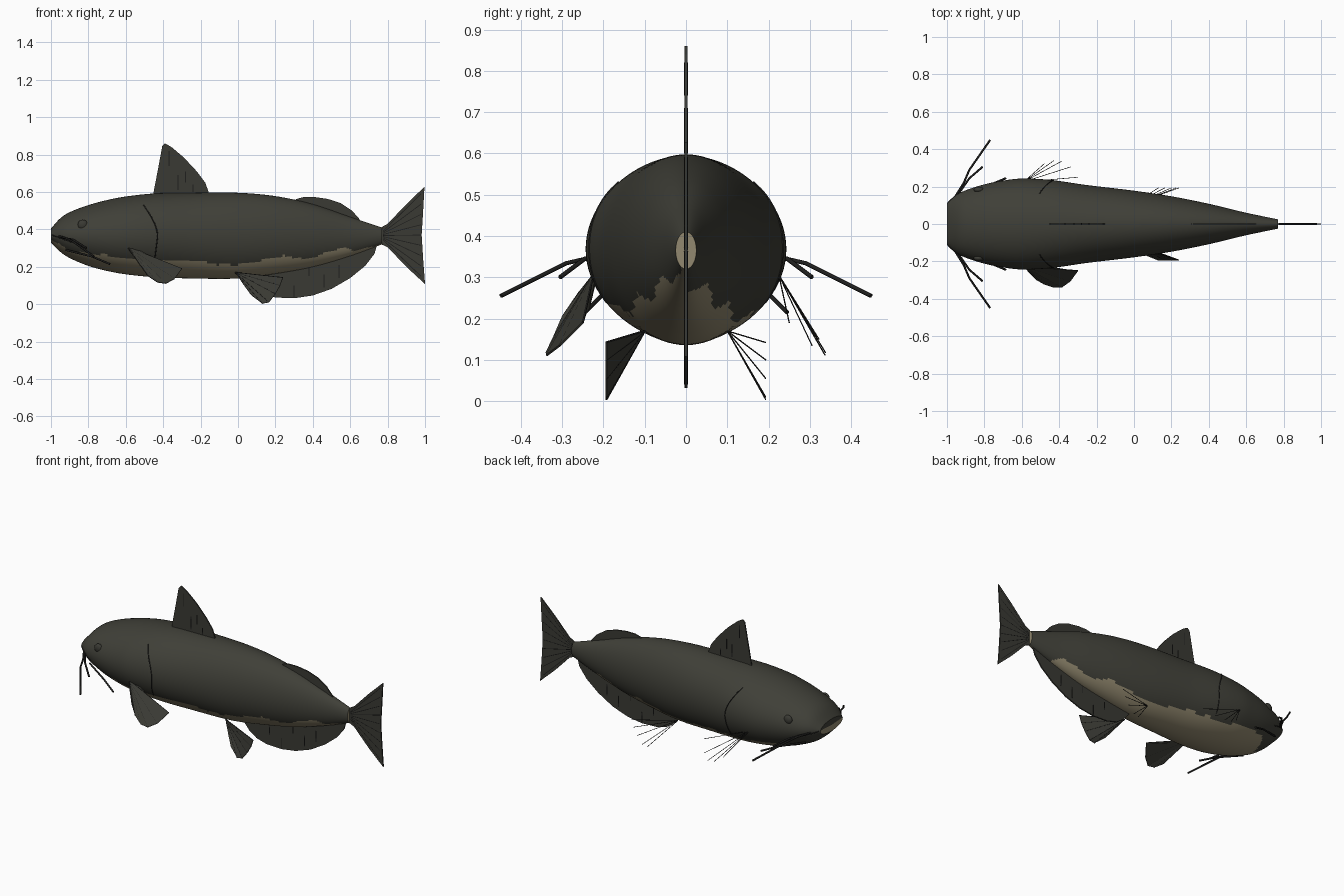
import bpy, bmesh, math
from mathutils import Vector

if "Cube" in bpy.data.objects:
    bpy.data.objects.remove(bpy.data.objects["Cube"])


def material(name, rgb):
    m = bpy.data.materials.new(name)
    m.diffuse_color = (*rgb, 1)
    m.use_nodes = True
    m.node_tree.nodes["Principled BSDF"].inputs["Base Color"].default_value = m.diffuse_color
    return m


DARK = material("dark olive skin", (0.050, 0.050, 0.039))
BELLY = material("pale belly", (0.29, 0.25, 0.16))
FIN = material("fin membrane", (0.042, 0.042, 0.034))
RAY = material("black ray", (0.014, 0.014, 0.013))


def interp(table, x, smooth=True):
    """Cubic (or linear) interpolation of rows (x, a, b, ...)."""
    n = len(table)
    i = 0
    while i < n - 2 and x > table[i + 1][0]:
        i += 1
    p, q = table[i], table[i + 1]
    a, b = table[max(i - 1, 0)], table[min(i + 2, n - 1)]
    h = q[0] - p[0]
    t = min(max((x - p[0]) / h, 0), 1)
    out = []
    for k in range(1, len(p)):
        if not smooth:
            out.append(p[k] + (q[k] - p[k]) * t)
            continue
        m0 = (q[k] - a[k]) / (q[0] - a[0]) * h
        m1 = (b[k] - p[k]) / (b[0] - p[0]) * h
        out.append((2*t**3 - 3*t*t + 1) * p[k] + (t**3 - 2*t*t + t) * m0
                   + (3*t*t - 2*t**3) * q[k] + (t**3 - t*t) * m1)
    return out


def finish(bm, name, mats):
    bmesh.ops.recalc_face_normals(bm, faces=bm.faces)
    me = bpy.data.meshes.new(name)
    bm.to_mesh(me)
    bm.free()
    ob = bpy.data.objects.new(name, me)
    bpy.context.collection.objects.link(ob)
    for m in mats:
        me.materials.append(m)
    return ob


def tubes(name, paths, radius, mat):
    """Thin round strands along lists of points."""
    cu = bpy.data.curves.new(name, 'CURVE')
    cu.dimensions = '3D'
    cu.bevel_depth = radius
    cu.bevel_resolution = 1
    cu.use_fill_caps = True
    for path in paths:
        s = cu.splines.new('POLY')
        s.points.add(len(path) - 1)
        for pt, co in zip(s.points, path):
            pt.co = (*co, 1)
    cu.materials.append(mat)
    ob = bpy.data.objects.new(name, cu)
    bpy.context.collection.objects.link(ob)
    return ob


# Body: x, top, bottom, half width
BODY = [(-1, .405, .33, .11), (-.95, .46, .28, .155), (-.9, .492, .247, .18),
        (-.8, .53, .205, .212), (-.7, .557, .178, .232), (-.6, .576, .16, .243),
        (-.45, .592, .145, .236), (-.25, .596, .138, .208), (0, .596, .138, .178),
        (.2, .578, .163, .148), (.4, .535, .2, .108), (.6, .467, .258, .06), (.77, .41, .32, .025)]
EDGE = [(-1, .345), (-.9, .29), (-.8, .268), (-.6, .252), (-.5, .23), (-.3, .235),
        (-.1, .213), (.05, .21), (.12, .235), (.25, .257), (.35, .24), (.55, .3),
        (.62, .285), (.77, .325)]


def skin_point(x, z, side, off=0.0):
    top, bot, w = interp(BODY, x)
    u = (z - (top + bot) / 2) / ((top - bot) / 2)
    return (x, side * (w * math.sqrt(max(0, 1 - u * u)) + off), z)


bm = bmesh.new()
NX, NS = 140, 80
rings = []
for i in range(NX + 1):
    x = -1 + 1.77 * i / NX
    top, bot, w = interp(BODY, x)
    rings.append([bm.verts.new((x, w * math.sin(2 * math.pi * j / NS),
                 (top + bot) / 2 + (top - bot) / 2 * math.cos(2 * math.pi * j / NS)))
                 for j in range(NS)])
for r0, r1 in zip(rings, rings[1:]):
    for j in range(NS):
        f = bm.faces.new((r0[j], r0[j - 1], r1[j - 1], r1[j]))
        c = f.calc_center_median()
        limit = interp(EDGE, c.x, False)[0] + .006 * math.sin(41 * c.x) * math.sin(17 * c.x + 1)
        if c.y > 0:  # far side has a lower edge and a dark chin
            limit -= .018 + max(0, -.82 - c.x) * .5
        f.material_index = int(c.z < limit)
        f.smooth = True
# snout and tail end caps
for ring, level in ((rings[0], .372), (rings[-1], 1)):
    mid = bm.verts.new(sum((v.co for v in ring), Vector()) / NS)
    for j in range(NS):
        f = bm.faces.new((ring[j - 1], ring[j], mid))
        f.material_index = int(f.calc_center_median().z < level)
finish(bm, "body", [DARK, BELLY])


# Fins: outline fanned from its first point, then thickened
def fin(name, pts, thick=.008):
    bm = bmesh.new()
    vs = [bm.verts.new(p) for p in pts]
    for a, b in zip(vs[1:], vs[2:]):
        bm.faces.new((vs[0], a, b))
    ob = finish(bm, name, [FIN])
    mod = ob.modifiers.new("thickness", 'SOLIDIFY')
    mod.thickness = thick
    mod.offset = 0
    return ob


def flat(pts):
    return [(x, 0, z) for x, z in pts]


fin("dorsal_fin", flat([(-.4, .57), (-.455, .58), (-.43, .71), (-.405, .845), (-.39, .86), (-.355, .84),
                        (-.29, .785), (-.22, .71), (-.175, .65), (-.15, .58)]))
fin("adipose_fin", flat([(.45, .48), (.29, .54), (.31, .562), (.35, .573), (.41, .573), (.48, .563),
                         (.55, .54), (.61, .5), (.65, .455), (.66, .42)]))
fin("anal_fin", flat([(.4, .25), (.03, .15), (.08, .09), (.13, .055), (.2, .036), (.3, .032), (.4, .047),
                      (.5, .082), (.6, .14), (.68, .205), (.73, .27), (.75, .34)]))
fin("tail_fin", flat([(.75, .365), (.755, .405), (.8, .43), (.9, .535), (.997, .628), (.99, .5), (.982, .37),
                      (.99, .24), (1, .108), (.9, .2), (.8, .305), (.755, .325)]))

# Median fin rays
rays = []
for k in range(9):
    t = k / 8
    rays.append(flat([(.775, .345 + .045 * t), (.978, .15 + .44 * t)]))
for x, z0, z1 in ((-.37, .74, .82), (-.32, .61, .69), (-.28, .65, .71), (-.24, .6, .64)):
    rays.append(flat([(x, z0), (x, z1)]))
for x, z0, z1 in ((.22, .1, .15), (.3, .04, .1), (.38, .15, .21), (.46, .09, .16), (.54, .14, .21)):
    rays.append(flat([(x, z0), (x, z1)]))
tubes("median_fin_rays", rays, .0052, RAY)

# Paired fins: full webs on the near side, bare rays on the far side
PECTORAL = [(-.59, -.225, .305), (-.56, -.26, .265), (-.52, -.3, .205), (-.48, -.322, .15),
            (-.43, -.338, .117), (-.385, -.337, .111), (-.34, -.305, .135),
            (-.30, -.25, .19), (-.42, -.235, .225), (-.53, -.22, .29)]
PELVIC = [(-.015, -.1, .17), (.03, -.138, .105), (.07, -.17, .05), (.13, -.193, .004),
          (.165, -.193, .01), (.2, -.193, .055), (.225, -.193, .1), (.24, -.193, .142)]
fin("pectoral_fin", PECTORAL, .005)
fin("pelvic_fin", PELVIC, .004)


def mirrored(path):
    return [(x, -y, z) for x, y, z in path]


near = [[PECTORAL[0], p] for p in PECTORAL[3:8]] + [[PELVIC[0], p] for p in PELVIC[3:]]
tubes("near_fin_rays", near, .0028, RAY)
tubes("far_fin_rays", [mirrored(p) for p in near], .0016, RAY)

# Barbels, both sides
barbels = [[(-.96, .14, .365), (-.91, .22, .35), (-.88, .29, .334), (-.77, .448, .255)],
           [(-.96, .13, .36), (-.88, .245, .345), (-.81, .305, .3)],
           [(-.92, .14, .29), (-.78, .205, .255), (-.685, .245, .215)]]
tubes("barbels", barbels + [mirrored(b) for b in barbels], .0055, RAY)

# Mouth and gill lines lying on the skin
lines = []
for s in (-1, 1):
    lines.append([skin_point(-.995 + .11 * k / 8, .37 - .04 * k / 8, s) for k in range(9)])
    lines.append([skin_point(-.43 - .075 * (1 - math.sin(math.pi * (.5 + .5 * k / 20))) * 1.0,
                             .36 + .17 * k / 20, s) for k in range(21)])
    lines.append([skin_point(-.43 - .015 * k / 10, .36 - .12 * k / 10, s) for k in range(11)])
tubes("mouth_and_gill_lines", lines, .003, RAY)

# Eyes
for s, side in ((-1, "near"), (1, "far")):
    x, y, z = skin_point(-.83, .425, s)
    bpy.ops.mesh.primitive_uv_sphere_add(segments=24, ring_count=12, radius=.027,
                                         location=(x, y - s * .006, z))
    eye = bpy.context.object
    eye.name = side + "_eye"
    eye.scale = (1, .6, 1)
    eye.data.materials.append(FIN)
    bpy.ops.object.shade_smooth()
